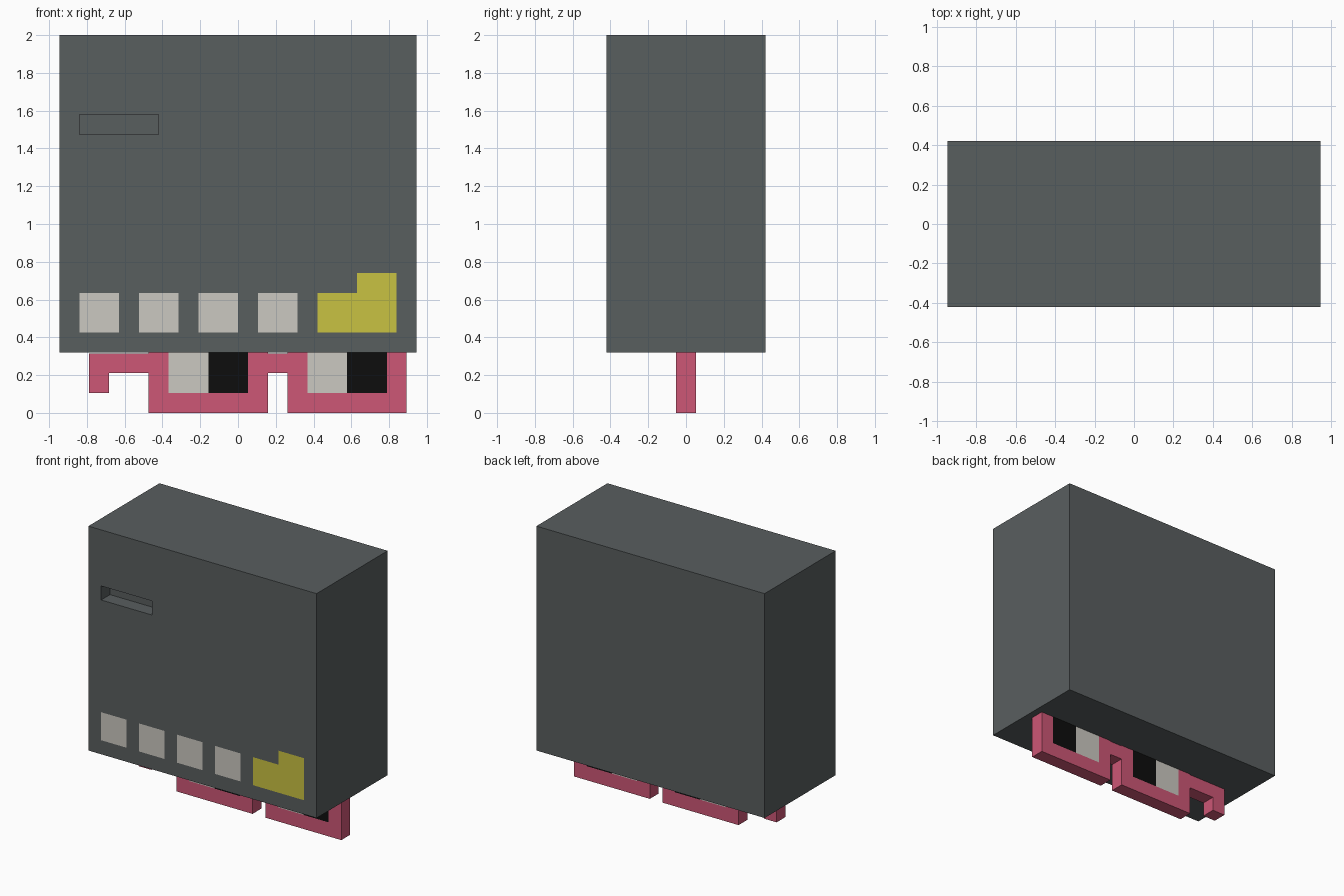
import bpy, bmesh

if "Cube" in bpy.data.objects:
    bpy.data.objects.remove(bpy.data.objects["Cube"])

P = 0.105  # size of one pixel block


def linear(c):
    c /= 255
    return c / 12.92 if c <= 0.04045 else ((c + 0.055) / 1.055) ** 2.4


def material(name, rgb):
    m = bpy.data.materials.new(name)
    m.diffuse_color = (*[linear(c) for c in rgb], 1)
    m.use_nodes = True
    m.node_tree.nodes["Principled BSDF"].inputs["Base Color"].default_value = m.diffuse_color
    return m


MATS = {
    "G": material("dark grey", (89, 94, 95)),
    "W": material("warm white", (203, 200, 193)),
    "Y": material("mustard yellow", (201, 194, 66)),
    "P": material("rose pink", (205, 87, 118)),
    "K": material("black", (13, 13, 13)),
}


def slab(name, rows, x0, z0, depth, rim, two_sided, recess=0):
    """Extrude a pixel pattern (top row first) along y. 'S' marks a recessed slot."""
    keys = [rim] + sorted(k for k in MATS if k != rim and any(k in r for r in rows))
    grid = rows[::-1]
    cells = {(i, j): k for j, r in enumerate(grid) for i, k in enumerate(r) if k != "."}
    bm = bmesh.new()
    verts = {}

    def v(i, j, s):
        if (i, j, s) not in verts:
            verts[i, j, s] = bm.verts.new((x0 + i * P, s * depth / 2, z0 + j * P))
        return verts[i, j, s]

    slot = []
    for (i, j), k in cells.items():
        ring = [(i, j), (i + 1, j), (i + 1, j + 1), (i, j + 1)]
        front = bm.faces.new([v(*c, -1) for c in ring])
        back = bm.faces.new([v(*c, 1) for c in reversed(ring)])
        if k in keys:
            front.material_index = keys.index(k)
            if two_sided:
                back.material_index = keys.index(k)
        else:
            slot.append(front)
        # rim faces where the pattern ends
        for n, (di, dj) in enumerate([(0, -1), (1, 0), (0, 1), (-1, 0)]):
            if (i + di, j + dj) not in cells:
                a, b = ring[n], ring[(n + 1) % 4]
                bm.faces.new([v(*b, -1), v(*a, -1), v(*a, 1), v(*b, 1)])
    if slot:
        new = bmesh.ops.extrude_face_region(bm, geom=slot)["geom"]
        moved = [g for g in new if isinstance(g, bmesh.types.BMVert)]
        bmesh.ops.translate(bm, vec=(0, recess, 0), verts=moved)
        bmesh.ops.delete(bm, geom=[f for f in slot if f.is_valid], context="FACES")
    # merge blocks of one colour into large flat faces
    bmesh.ops.dissolve_limit(bm, angle_limit=0.01, verts=bm.verts[:],
                             edges=bm.edges[:], delimit={"MATERIAL"})
    bmesh.ops.recalc_face_normals(bm, faces=bm.faces[:])
    me = bpy.data.meshes.new(name)
    bm.to_mesh(me)
    bm.free()
    for k in keys:
        me.materials.append(MATS[k])
    ob = bpy.data.objects.new(name, me)
    bpy.context.collection.objects.link(ob)


# Cabinet body with slot, four buttons and a yellow stepped button
plain = "G" * 18
body = [plain] * 4 + ["GSSSSGGGGGGGGGGGGG"] + [plain] * 7 + [
    "GGGGGGGGGGGGGGGYYG",
    "GWWGWWGWWGWWGYYYYG",
    "GWWGWWGWWGWWGYYYYG",
    plain,
]
slab("cabinet_body", body, -9 * P, 2 - 16 * P, 8 * P, "G", False, recess=P)

# Spectacles below, their upper half sunk into the body
spectacles = [
    "...PPPPPP.PPPPPP",
    "...PWWKKP.PWWKKP",
    "...PWWKKP.PWWKKP",
    "PPPPWWKKPPPWWKKP",
    "P..PWWKKP.PWWKKP",
    "...PPPPPP.PPPPPP",
]
slab("spectacles", spectacles, -7.5 * P, 0, P, "P", True)
